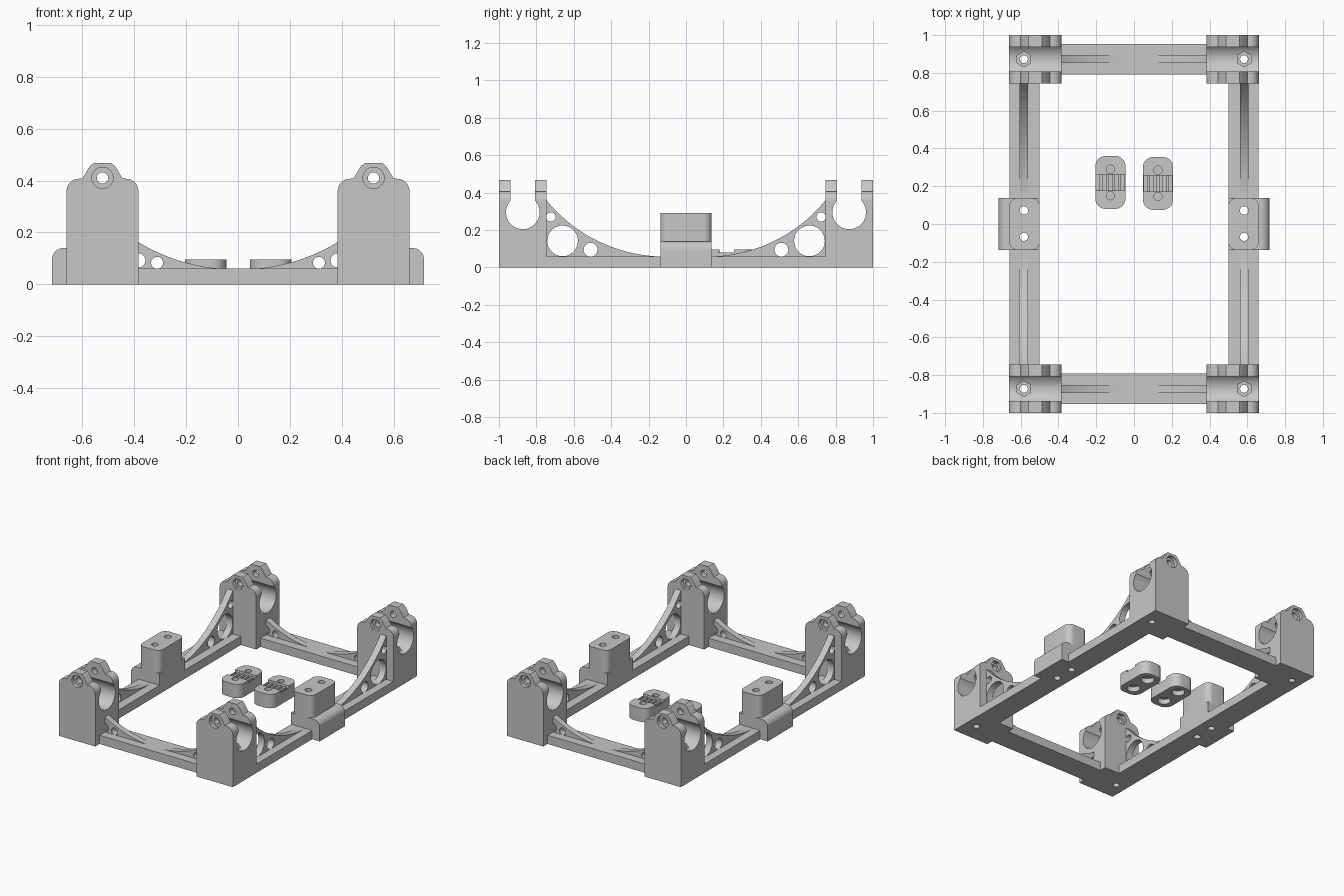
import bpy, bmesh, math

cube = bpy.data.objects.get("Cube")
if cube:
    bpy.data.objects.remove(cube, do_unlink=True)

grey = bpy.data.materials.new("light grey")
grey.use_nodes = True
grey.diffuse_color = (0.57, 0.57, 0.57, 1)
grey.node_tree.nodes["Principled BSDF"].inputs["Base Color"].default_value = (0.57, 0.57, 0.57, 1)


def circle(u, v, r, n=40, turn=0.0):
    return [(u + r * math.cos(turn + math.tau * i / n),
             v + r * math.sin(turn + math.tau * i / n)) for i in range(n)]


def box(u0, u1, v0, v1):
    return [(u0, v0), (u1, v0), (u1, v1), (u0, v1)]


def corner_arc(u, v, r, start, n=8):
    """Quarter turn about (u, v), counter-clockwise from start degrees."""
    return [(u + r * math.cos(math.radians(start + 90 * i / n)),
             v + r * math.sin(math.radians(start + 90 * i / n))) for i in range(n + 1)]


def rounded_box(u0, u1, v0, v1, r):
    return (corner_arc(u1 - r, v1 - r, r, 0) + corner_arc(u0 + r, v1 - r, r, 90)
            + corner_arc(u0 + r, v0 + r, r, 180) + corner_arc(u1 - r, v0 + r, r, 270))


def prism(name, outline, axis, a, b):
    """Extrude a flat outline along an axis from a to b."""
    place = {"x": lambda u, v, w: (w, u, v),
             "y": lambda u, v, w: (u, w, v),
             "z": lambda u, v, w: (u, v, w)}[axis]
    bm = bmesh.new()
    low = [bm.verts.new(place(u, v, a)) for u, v in outline]
    high = [bm.verts.new(place(u, v, b)) for u, v in outline]
    bm.faces.new(low)
    bm.faces.new(high)
    n = len(low)
    for i in range(n):
        j = (i + 1) % n
        bm.faces.new((low[i], low[j], high[j], high[i]))
    bmesh.ops.recalc_face_normals(bm, faces=bm.faces)
    mesh = bpy.data.meshes.new(name)
    bm.to_mesh(mesh)
    bm.free()
    mesh.materials.append(grey)
    obj = bpy.data.objects.new(name, mesh)
    bpy.context.scene.collection.objects.link(obj)
    return obj


def activate(obj):
    for other in bpy.context.selected_objects:
        other.select_set(False)
    obj.select_set(True)
    bpy.context.view_layer.objects.active = obj


def cut(obj, *shapes):
    """Subtract prisms given as (outline, axis, a, b)."""
    for shape in shapes:
        cutter = prism("cutter", *shape)
        cutter.hide_render = True
        mod = obj.modifiers.new("cut", "BOOLEAN")
        mod.operation = "DIFFERENCE"
        mod.solver = "EXACT"
        mod.object = cutter
        activate(obj)
        bpy.ops.object.modifier_apply(modifier=mod.name)
        bpy.data.objects.remove(cutter, do_unlink=True)


def finish(obj, mirror_x=False, mirror_y=False):
    activate(obj)
    bpy.ops.object.shade_smooth_by_angle(angle=math.radians(30))
    if mirror_x or mirror_y:
        mod = obj.modifiers.new("mirror", "MIRROR")
        mod.use_axis = (mirror_x, mirror_y, False)
        mod.use_mirror_merge = False


def brace(name, axis, start, end, rise, a, b, holes):
    """Concave brace rising from the rail to a corner block."""
    base = 0.058
    run = end - start
    radius = (run * run + rise * rise) / (2 * rise)
    steps = 28
    curve = []
    for i in range(2, steps + 1):
        d = run * i / steps
        curve.append((start + d, base + radius - math.sqrt(radius ** 2 - d * d)))
    foot = 0.03
    outline = [(curve[0][0], foot)] + curve + [
        (end + 0.01, curve[-1][1]), (end + 0.01, foot)]
    obj = prism(name, outline, axis, a, b)
    cut(obj, *[(circle(u, v, r), axis, a - 0.1, b + 0.1) for u, v, r in holes])
    finish(obj, True, True)


# Corner bearing blocks
CX, CY, SX = 0.5225, 0.8725, 0.583
X0, X1, Y0, Y1 = 0.384, 0.661, 0.745, 1.0
TOP, TAB, R = 0.407, 0.467, 0.048
profile = [(X0, 0), (X1, 0)] + corner_arc(X1 - R, TOP - R, R, 0)
profile += [(CX + 0.078, TOP), (CX + 0.051, 0.452), (CX + 0.035, TAB),
            (CX - 0.035, TAB), (CX - 0.051, 0.452), (CX - 0.078, TOP)]
profile += corner_arc(X0 + R, TOP - R, R, 90)
block = prism("corner_blocks", profile, "y", Y0, Y1)
BORE_Z = 0.295
cut(block,
    (circle(CY, BORE_Z, 0.09, 48), "x", 0.3, 0.8),
    (box(CY - 0.065, CY + 0.065, BORE_Z + 0.03, 0.6), "x", 0.3, 0.8),
    (circle(CX, 0.41, 0.022, 24), "y", 0.7, 1.1),
    (circle(CX, 0.41, 0.041, 32), "y", Y1 - 0.025, 1.1),
    (circle(CX, 0.41, 0.041, 6), "y", 0.7, Y0 + 0.025),
    (circle(SX, CY, 0.021, 24), "z", -0.1, 0.3),
    (circle(SX, CY, 0.041, 6, math.pi / 6), "z", 0.16, 0.3))
finish(block, True, True)

# Curved braces with round openings
brace("side_braces", "x", 0.11, 0.745, 0.3, 0.56, 0.605,
      [(0.722, 0.27, 0.025), (0.66, 0.142, 0.082), (0.51, 0.095, 0.037)])
brace("end_braces", "y", 0.01, 0.385, 0.105, 0.853, 0.895,
      [(0.312, 0.083, 0.023), (0.385, 0.092, 0.028)])

# Rails of the frame
finish(prism("end_rails", box(-0.39, 0.39, 0.792, 0.954), "z", 0, 0.06), False, True)
rail = prism("side_rails", box(0.5, 0.66, -0.75, 0.75), "z", 0, 0.06)

# Side mounts: a wide foot with a rounded pillar, drilled through the rail
HALF = 0.1375
foot_outline = [(0.5, 0), (0.717, 0)] + corner_arc(0.672, 0.095, 0.045, 0) + [(0.5, 0.14)]
foot = prism("mount_feet", foot_outline, "y", -HALF, HALF)
pillar = prism("mount_pillars", rounded_box(0.5, 0.66, -HALF, HALF, 0.042), "z", 0.14, 0.292)
for part in (rail, foot, pillar):
    cut(part, *[(circle(SX, y, 0.022, 24), "z", -0.1, 0.4) for y in (-0.068, 0.072)])
    finish(part, True)

# Loose belt clamps with a toothed groove and blind screw holes
for side, x, y in (("right", -0.125, 0.22), ("left", 0.127, 0.215)):
    clamp = prism(side + "_belt_clamp",
                  rounded_box(x - 0.08, x + 0.08, y - 0.14, y + 0.14, 0.055), "z", 0, 0.095)
    cut(clamp, (box(x - 0.1, x + 0.1, y - 0.042, y + 0.042), "z", 0.08, 0.2))
    for i in range(5):
        u = x + (i - 2) * 0.033
        cut(clamp, (box(u - 0.009, u + 0.009, y - 0.042, y + 0.042), "z", 0.067, 0.2))
    for dy in (-0.07, 0.07):
        cut(clamp,
            (circle(x, y + dy, 0.022, 24), "z", 0.041, 0.2),
            (circle(x, y + dy, 0.042, 32), "z", -0.1, 0.035))
    finish(clamp)
